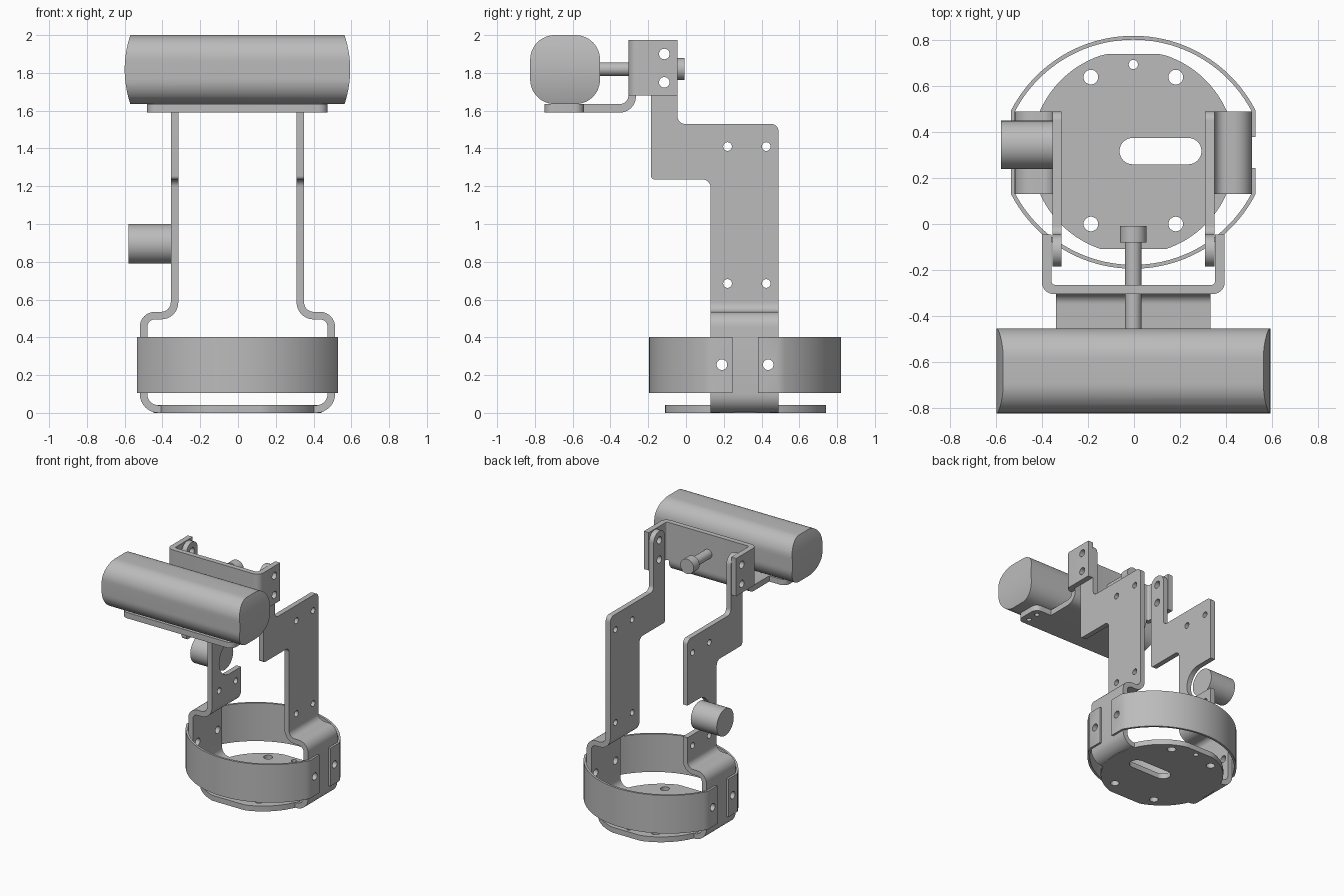
import bpy, bmesh, math
from mathutils import Matrix, Vector

if "Cube" in bpy.data.objects:
    bpy.data.objects.remove(bpy.data.objects["Cube"])

SHIFT = -0.003  # the frame sits slightly off the overall centre
MID_Y = 0.3125  # centre of the base

grey = bpy.data.materials.new("metal_grey")
grey.use_nodes = True
grey.diffuse_color = (0.5, 0.5, 0.5, 1)
grey.node_tree.nodes["Principled BSDF"].inputs["Base Color"].default_value = (0.5, 0.5, 0.5, 1)

# Axis maps for extruded profiles: (u, v, depth) to world
FLAT = Matrix.Identity(4)
SIDE = Matrix(((0, 0, 1, 0), (1, 0, 0, 0), (0, 1, 0, 0), (0, 0, 0, 1)))
FRONT = Matrix(((1, 0, 0, 0), (0, 0, -1, 0), (0, 1, 0, 0), (0, 0, 0, 1)))


def circle(u, v, r, n=32):
    return [(u + r * math.cos(2 * math.pi * i / n), v + r * math.sin(2 * math.pi * i / n)) for i in range(n)]


def rounded(corners, steps=8):
    """Outline from (u, v, radius) corners, with filleted corners."""
    out = []
    for i, (u, v, r) in enumerate(corners):
        p = Vector((u, v))
        if r == 0:
            out.append((u, v))
            continue
        a = (Vector(corners[i - 1][:2]) - p).normalized()
        b = (Vector(corners[(i + 1) % len(corners)][:2]) - p).normalized()
        half = a.angle(b) / 2
        c = p + (a + b).normalized() * r / math.sin(half)
        s = p + a * r / math.tan(half) - c
        e = p + b * r / math.tan(half) - c
        a0 = math.atan2(s.y, s.x)
        turn = (math.atan2(e.y, e.x) - a0 + math.pi) % (2 * math.pi) - math.pi
        for k in range(steps + 1):
            t = a0 + turn * k / steps
            out.append((c.x + r * math.cos(t), c.y + r * math.sin(t)))
    clean = [q for i, q in enumerate(out) if math.dist(q, out[i - 1]) > 1e-4]
    return clean


def finish(name, bm):
    bmesh.ops.remove_doubles(bm, verts=bm.verts, dist=1e-5)
    bmesh.ops.recalc_face_normals(bm, faces=bm.faces)
    mesh = bpy.data.meshes.new(name)
    bm.to_mesh(mesh)
    bm.free()
    mesh.materials.clear()
    mesh.materials.append(grey)
    obj = bpy.data.objects.new(name, mesh)
    bpy.context.collection.objects.link(obj)
    return obj


def prism(name, outlines, lo, hi, axes):
    """Extrude a filled outline (further outlines are holes) from lo to hi."""
    cu = bpy.data.curves.new(name + "_profile", 'CURVE')
    cu.dimensions = '2D'
    cu.fill_mode = 'BOTH'
    cu.extrude = (hi - lo) / 2
    for pts in outlines:
        sp = cu.splines.new('POLY')
        sp.points.add(len(pts) - 1)
        for q, (u, v) in zip(sp.points, pts):
            q.co = (u, v, 0, 1)
        sp.use_cyclic_u = True
    tmp = bpy.data.objects.new(name + "_profile", cu)
    bpy.context.collection.objects.link(tmp)
    mesh = bpy.data.meshes.new_from_object(tmp.evaluated_get(bpy.context.evaluated_depsgraph_get()))
    bm = bmesh.new()
    bm.from_mesh(mesh)
    bpy.data.objects.remove(tmp)
    bpy.data.curves.remove(cu)
    bpy.data.meshes.remove(mesh)
    bm.transform(axes @ Matrix.Translation((0, 0, (lo + hi) / 2)))
    return finish(name, bm)


def boolean(obj, cutter, operation):
    mod = obj.modifiers.new("cut", 'BOOLEAN')
    mod.operation = operation
    mod.solver = 'EXACT'
    mod.object = cutter
    bpy.context.view_layer.objects.active = obj
    bpy.ops.object.modifier_apply(modifier=mod.name)
    bpy.data.objects.remove(cutter)


def drill(obj, holes):
    """Drill holes (y, z, radius) right across in x."""
    for y, z, r in holes:
        boolean(obj, prism("drill_cutter", [circle(y, z, r)], -1, 1, SIDE), 'DIFFERENCE')


# Base plate: round with two flats, mounting holes and a slot
plate = [(x, min(max(y, -0.11), 0.74)) for x, y in circle(0, MID_Y, 0.445, 96)]
slot = rounded([(-0.06, 0.26, 0.0574), (0.297, 0.26, 0.0574), (0.297, 0.375, 0.0574), (-0.06, 0.375, 0.0574)])
holes = [circle(s * 0.185, y, 0.032) for s in (-1, 1) for y in (0, 0.64)]
prism("base_plate", [plate, slot, circle(0, 0.695, 0.02)] + holes, 0, 0.042, FLAT)

# Bent feet and stepped uprights; the right upright has a notch for the knob
FOOT = [(0.38, 0, 0), (0.517, 0, 0.1), (0.517, 0.535, 0.08), (0.353, 0.535, 0.05), (0.353, 0.6, 0),
        (0.313, 0.6, 0), (0.313, 0.495, 0.09), (0.477, 0.495, 0.04), (0.477, 0.04, 0.06), (0.38, 0.04, 0)]
NOTCH = [(0.49, 1.02, 0), (0.22, 1.02, 0.125), (0.22, 0.77, 0.125), (0.49, 0.77, 0)]
BAND_HOLES = [(0.19, 0.255, 0.028), (0.435, 0.255, 0.028)]
BRACKET_HOLES = [(-0.115, 1.75, 0.028), (-0.115, 1.9, 0.028)]
for side, label in ((1, "left"), (-1, "right")):
    foot = prism(label + "_foot", [rounded([(side * x, z, r) for x, z, r in FOOT])], -0.49, -0.13, FRONT)
    drill(foot, BAND_HOLES)
    shape = [(0.13, 0.6, 0), (0.13, 1.235, 0.04), (-0.185, 1.235, 0.02), (-0.185, 1.972, 0.069),
             (-0.045, 1.972, 0.069), (-0.045, 1.53, 0.04), (0.49, 1.53, 0.04)]
    shape += (NOTCH if side < 0 else []) + [(0.49, 0.6, 0)]
    bolts = [circle(y, z, 0.023) for y in (0.22, 0.425) for z in (0.685, 1.41)]
    bolts += [circle(*h) for h in BRACKET_HOLES]
    a, b = sorted((side * 0.313, side * 0.353))
    prism(label + "_upright", [rounded(shape)] + bolts, a, b, SIDE)


# Band around the feet: two curved halves with flat tabs
def half_band(inset):
    radius, centre, x = 0.599 - inset, 0.221, 0.533 - inset
    start = math.acos(x / radius)
    n = 40
    arc = [start + (math.pi - 2 * start) * i / n for i in range(n + 1)]
    return [(x, 0.38)] + [(radius * math.cos(t), centre + radius * math.sin(t)) for t in arc] + [(-x, 0.38)]


loop = half_band(0) + half_band(0.017)[::-1]
for label, pts in (("back", loop), ("front", [(x, 2 * MID_Y - y) for x, y in loop])):
    band = prism(label + "_band", [pts], 0.105, 0.402, FLAT)
    drill(band, BAND_HOLES)

# U-shaped top bracket
u_shape = rounded([(-0.398, -0.045, 0), (-0.398, -0.305, 0.05), (0.398, -0.305, 0.05), (0.398, -0.045, 0),
                   (0.356, -0.045, 0), (0.356, -0.265, 0.015), (-0.356, -0.265, 0.015), (-0.356, -0.045, 0)])
bracket = prism("top_bracket", [u_shape], 1.68, 1.975, FLAT)
drill(bracket, BRACKET_HOLES)

# Shelf under the housing, bent up into the bracket
lip = rounded([(-0.55, 1.59, 0), (-0.265, 1.59, 0.085), (-0.265, 1.69, 0),
               (-0.305, 1.69, 0), (-0.305, 1.635, 0.045), (-0.55, 1.635, 0)])
prism("shelf_bend", [lip], -0.337, 0.337, SIDE)
shelf = rounded([(-0.478, -0.75, 0.05), (0.478, -0.75, 0.05), (0.478, -0.54, 0.05), (-0.478, -0.54, 0.05)])
shelf_holes = [circle(s * 0.42, y, 0.018) for s in (-1, 1) for y in (-0.69, -0.6)]
prism("shelf", [shelf] + shelf_holes, 1.59, 1.635, FLAT)

# Housing: rounded bar with bowed ends
bar = rounded([(-0.825, 1.635, 0.13), (-0.455, 1.635, 0.13), (-0.455, 2, 0.13), (-0.825, 2, 0.13)], 12)
housing = prism("housing", [bar], -0.7, 0.7, SIDE)
bow = [(0.597 - 0.03 * t * t, 1.8175 + 0.1825 * t) for t in [i / 10 for i in range(-12, 13)]]
ends = prism("end_cutter", [bow + [(-x, z) for x, z in bow[::-1]]], 0.3, 1, FRONT)
boolean(housing, ends, 'INTERSECT')

# Clamp screw and side knob
prism("screw_shaft", [circle(0, 1.82, 0.036)], 0.08, 0.47, FRONT)
prism("screw_head", [circle(0, 1.82, 0.058)], 0.008, 0.08, FRONT)
prism("side_knob", [circle(0.345, 0.895, 0.105, 48)], -0.577, -0.353, SIDE)

# Final placement and shading
for obj in bpy.context.collection.objects:
    if obj.type == 'MESH':
        obj.location.x += SHIFT
        bpy.ops.object.select_all(action='DESELECT')
        obj.select_set(True)
        bpy.context.view_layer.objects.active = obj
        bpy.ops.object.shade_smooth_by_angle(angle=math.radians(30))
